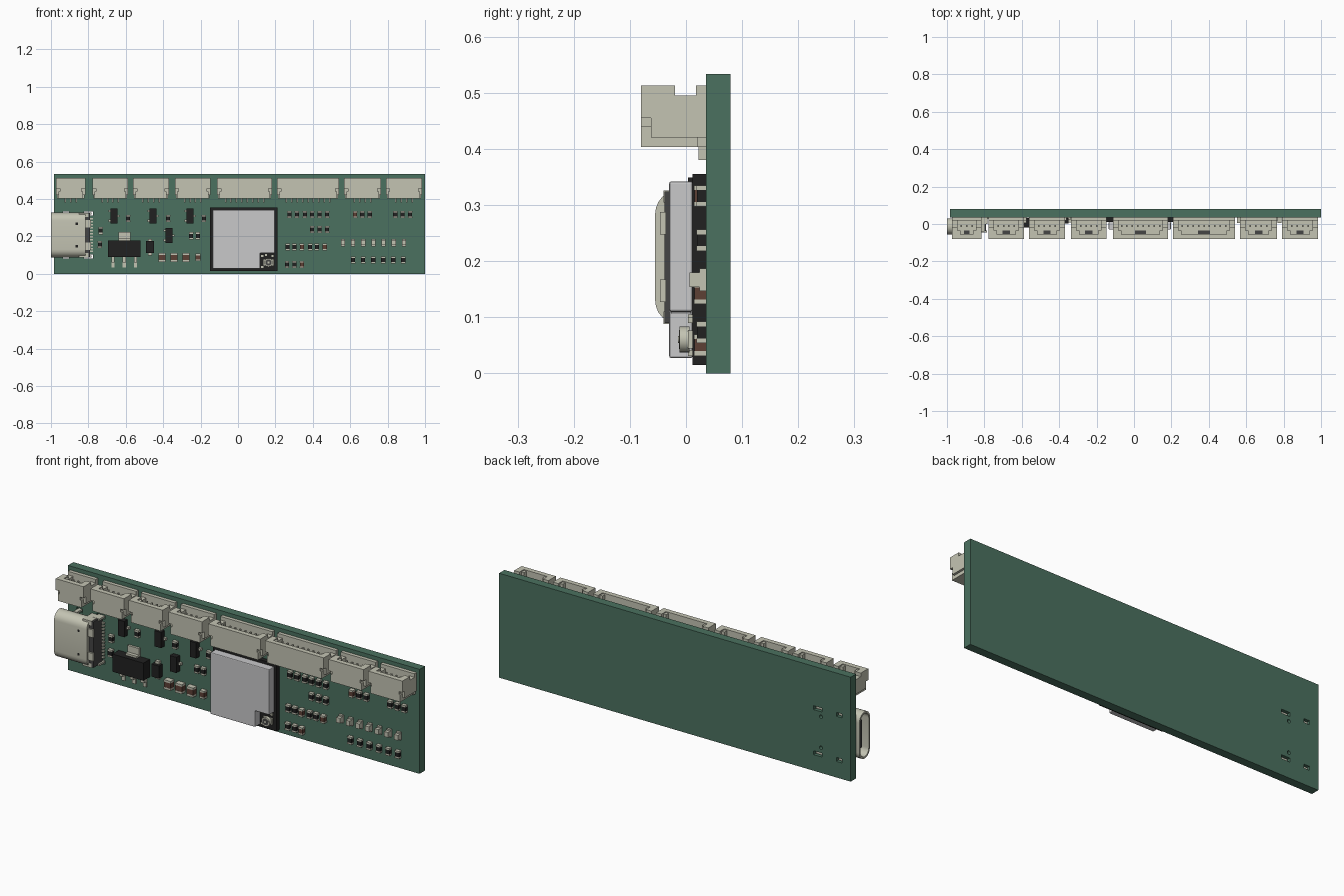
import bpy, bmesh, math
from mathutils import Matrix, Vector

if "Cube" in bpy.data.objects:
    bpy.data.objects.remove(bpy.data.objects["Cube"])

FACE, BACK, TOP = 0.036, 0.079, 0.533   # board front plane, back plane, height


def material(name, r, g, b):
    m = bpy.data.materials.new(name)
    m.use_nodes = True
    m.diffuse_color = (r, g, b, 1)
    m.node_tree.nodes["Principled BSDF"].inputs["Base Color"].default_value = (r, g, b, 1)
    return m


GREEN = material("board green", 0.07, 0.165, 0.115)
CREAM = material("pale metal", 0.55, 0.55, 0.45)
SILVER = material("shield grey", 0.58, 0.58, 0.59)
BLACK = material("chip black", 0.015, 0.015, 0.015)
BROWN = material("capacitor brown", 0.11, 0.05, 0.035)
GREY = material("dark grey plastic", 0.06, 0.06, 0.06)


class Part:
    """Collects blocks and cylinders into one named object."""
    def __init__(self, name):
        self.name, self.bm, self.mats = name, bmesh.new(), []

    def paint(self, verts, mat):
        if mat not in self.mats:
            self.mats.append(mat)
        for f in {f for v in verts for f in v.link_faces}:
            f.material_index = self.mats.index(mat)

    def block(self, mat, x, y, z):
        """Box from three (low, high) ranges."""
        mid = Vector([sum(r) / 2 for r in (x, y, z)])
        size = [r[1] - r[0] for r in (x, y, z)]
        m = Matrix.Translation(mid) @ Matrix.Diagonal((*size, 1))
        self.paint(bmesh.ops.create_cube(self.bm, size=1, matrix=m)["verts"], mat)

    def chip(self, mat, x, z, w, h, out, lift=0):
        """Box centred at x, z standing out from the board face."""
        self.block(mat, (x - w / 2, x + w / 2), (FACE - out, FACE - lift), (z - h / 2, z + h / 2))

    def disc(self, mat, x, z, r, y0, y1):
        m = Matrix.Translation((x, (y0 + y1) / 2, z)) @ Matrix.Rotation(math.pi / 2, 4, "X")
        v = bmesh.ops.create_cone(self.bm, cap_ends=True, segments=20, radius1=r, radius2=r,
                                  depth=y1 - y0, matrix=m)["verts"]
        self.paint(v, mat)

    def prism(self, mat, points, push):
        f = self.bm.faces.new([self.bm.verts.new(p) for p in points])
        g = bmesh.ops.extrude_face_region(self.bm, geom=[f])["geom"]
        new = [v for v in g if isinstance(v, bmesh.types.BMVert)]
        bmesh.ops.translate(self.bm, verts=new, vec=push)
        self.paint(new + list(f.verts), mat)

    def finish(self, smooth=False):
        bmesh.ops.recalc_face_normals(self.bm, faces=self.bm.faces)
        me = bpy.data.meshes.new(self.name)
        self.bm.to_mesh(me)
        self.bm.free()
        for m in self.mats:
            me.materials.append(m)
        ob = bpy.data.objects.new(self.name, me)
        bpy.context.collection.objects.link(ob)
        if smooth:
            bpy.ops.object.select_all(action="DESELECT")
            ob.select_set(True)
            bpy.context.view_layer.objects.active = ob
            bpy.ops.object.shade_smooth_by_angle(angle=math.radians(35))
        return ob


def cut(ob, cutter):
    mod = ob.modifiers.new("cut", "BOOLEAN")
    mod.operation, mod.object = "DIFFERENCE", cutter
    cutter.hide_render = True
    bpy.context.view_layer.objects.active = ob
    bpy.ops.object.modifier_apply(modifier=mod.name)
    bpy.data.objects.remove(cutter)


# Circuit board with mounting slots for the port
USB_Z = 0.207
p = Part("circuit_board")
p.block(GREEN, (-0.985, 1), (FACE, BACK), (0, TOP))
board = p.finish()
holes = Part("slot_cutter")
legs = Part("port_legs")
for s in (-1, 1):
    for x, half in ((-0.92, 0.016), (-0.8, 0.024)):
        z = USB_Z + s * 0.115
        holes.block(GREEN, (x - half, x + half), (0, 0.1), (z - 0.01, z + 0.01))
        legs.block(CREAM, (x - half + 0.006, x + half - 0.006), (0, 0.07), (z - 0.005, z + 0.005))
    holes.disc(GREEN, -0.817, USB_Z + s * 0.079, 0.009, 0, 0.1)
cut(board, holes.finish())
legs.finish()

# Edge connectors, open towards the top edge
SPANS = [(-0.973, -0.816), (-0.778, -0.588), (-0.561, -0.369), (-0.337, -0.147),
         (-0.112, 0.182), (0.209, 0.54), (0.567, 0.765), (0.791, 0.984)]
FRONT, LOW, HIGH = -0.08, 0.403, 0.513
for i, (a, b) in enumerate(SPANS):
    p = Part(f"edge_connector_{i + 1}")
    mid = (a + b) / 2
    p.block(CREAM, (a + 0.012, b - 0.012), (FRONT, 0.02), (LOW, 0.44))
    p.block(CREAM, (a + 0.02, b - 0.02), (FRONT, -0.055), (0.44, HIGH))
    p.block(CREAM, (a, b), (0.018, FACE), (0.42, HIGH))
    for edge, d in ((a, 1), (b, -1)):
        wall = sorted((edge, edge + d * 0.03))
        p.block(CREAM, wall, (FRONT, 0.018), (0.455, 0.495))
        p.block(CREAM, wall, (FRONT, -0.02), (0.495, HIGH))
        p.block(CREAM, sorted((edge, edge + d * 0.02)), (-0.062, 0.018), (0.42, 0.455))
        p.block(CREAM, sorted((edge + d * 0.006, edge + d * 0.022)), (0.02, FACE), (LOW, 0.45))
        # guide ribs inside the mouth
        p.block(CREAM, sorted((edge + d * 0.03, edge + d * 0.045)), (-0.055, -0.035), (0.44, 0.508))
    p.block(GREY, (mid - (b - a) * 0.1, mid + (b - a) * 0.1), (-0.054, -0.035), (0.44, 0.446))
    n = round((b - a - 0.105) / 0.029) + 1
    for k in range(n):
        x = mid + (k - (n - 1) / 2) * 0.029
        p.block(CREAM, (x - 0.004, x + 0.004), (-0.016, -0.006), (0.44, 0.495))
        p.block(CREAM, (x - 0.004, x + 0.004), (0.022, FACE), (0.38, 0.42))
    p.finish()


# Side port: hollow rounded shell, tongue, dark rear block
def stadium(x, r, half):
    pts = []
    for side in (1, -1):
        for k in range(13):
            t = math.pi * k / 12
            pts.append(Vector((x, -0.0125 + side * r * math.cos(t),
                               USB_Z + side * (half + r * math.sin(t)))))
    return pts


p = Part("port_shell")
p.prism(CREAM, stadium(-1, 0.0425, 0.077), (0.185, 0, 0))
shell = p.finish()
p = Part("mouth_cutter")
p.prism(CREAM, stadium(-1.05, 0.033, 0.077), (0.19, 0, 0))
cut(shell, p.finish())
bpy.ops.object.select_all(action="DESELECT")
shell.select_set(True)
bpy.ops.object.shade_smooth_by_angle(angle=math.radians(35))
p = Part("port_core")
p.block(GREY, (-0.98, -0.86), (-0.02, -0.005), (USB_Z - 0.07, USB_Z + 0.07))
p.block(GREY, (-0.87, -0.859), (-0.04, 0.015), (USB_Z - 0.085, USB_Z + 0.085))
p.block(GREY, (-0.83, -0.79), (-0.038, FACE), (USB_Z - 0.117, USB_Z + 0.117))
for s in (-1, 1):
    z = USB_Z + s * 0.06
    p.block(BLACK, (-0.868, -0.855), (-0.0555, -0.05), (z - 0.006, z + 0.006))
    p.block(CREAM, (-0.83, -0.786), (-0.046, -0.036), (z - 0.02, z + 0.02))
    z = USB_Z + s * 0.108
    p.block(CREAM, (-0.85, -0.8), (-0.04, FACE), (z - 0.011, z + 0.011))
for k in range(12):
    z = USB_Z + (k - 5.5) * 0.016
    p.block(CREAM, (-0.79, -0.775), (0.028, FACE), (z - 0.004, z + 0.004))
p.finish()

# Radio module: black base, notched metal shield, aerial socket
p = Part("module_base")
p.block(BLACK, (-0.15, 0.21), (0.012, FACE), (0.015, 0.355))
p.finish()
L, R, B, T, NX, NZ = -0.135, 0.197, 0.027, 0.342, 0.118, 0.11
p = Part("module_shield")
p.prism(SILVER, [(x, 0.012, z) for x, z in
                 ((L, B), (NX, B), (NX, NZ), (R, NZ), (R, T), (L, T))], (0, -0.042, 0))
shield = p.finish()
bev = shield.modifiers.new("soft edges", "BEVEL")
bev.width, bev.segments = 0.004, 2
p = Part("aerial_socket")
p.block(CREAM, (0.137, 0.189), (0.004, 0.012), (0.044, 0.076))
p.disc(CREAM, 0.163, 0.06, 0.023, -0.012, 0.006)
p.disc(GREY, 0.163, 0.06, 0.017, -0.0125, 0)
p.disc(CREAM, 0.163, 0.06, 0.006, -0.014, 0)
for x, z in ((0.13, 0.095), (0.15, 0.1), (0.185, 0.095), (0.13, 0.036)):
    p.block(CREAM, (x - 0.006, x + 0.006), (0.004, 0.012), (z - 0.005, z + 0.005))
p.finish(smooth=True)

# Voltage regulator and diode
p = Part("voltage_regulator")
p.chip(BLACK, -0.608, 0.134, 0.175, 0.09, 0.055, 0.004)
p.chip(CREAM, -0.608, 0.2, 0.064, 0.044, 0.012)
p.chip(CREAM, -0.608, 0.183, 0.064, 0.012, 0.03)
for k in (-1, 0, 1):
    x = -0.608 + k * 0.06
    p.chip(CREAM, x, 0.048, 0.018, 0.03, 0.008)
    p.chip(CREAM, x, 0.076, 0.018, 0.03, 0.026)
p.finish()
p = Part("diode")
p.chip(BLACK, -0.471, 0.142, 0.042, 0.064, 0.032, 0.004)
for s in (-1, 1):
    p.chip(CREAM, -0.471, 0.142 + s * 0.036, 0.022, 0.018, 0.016)
p.finish()

# Three-legged transistors
for i, (x, z) in enumerate([(-0.663, 0.309), (-0.455, 0.309), (-0.257, 0.309), (-0.369, 0.205)]):
    p = Part(f"transistor_{i + 1}")
    p.chip(BLACK, x, z, 0.036, 0.08, 0.032, 0.004)
    for d, dz in ((-1, 0.026), (-1, -0.026), (1, 0)):
        p.chip(CREAM, x + d * 0.022, z + dz, 0.016, 0.012, 0.014)
    p.finish()


# Tiny two-ended parts, grouped in rows of equal height
def row(name, mat, z, xs, w=0.023, h=0.038, out=0.017):
    p = Part(name)
    for x in xs:
        p.chip(mat, x, z, w, h * 0.56, out - 0.001)
        for s in (-1, 1):
            p.chip(CREAM, x, z + s * h * 0.39, w + 0.001, h * 0.22, out)
    p.finish()


row("upper_left_resistors", BLACK, 0.295, [-0.588, -0.374, -0.182])
row("middle_left_resistors", BLACK, 0.203, [-0.251, -0.214])
row("port_resistor_upper", BLACK, 0.23, [-0.735])
row("port_resistor_lower", BLACK, 0.156, [-0.738])
row("large_capacitors", BROWN, 0.087, [-0.406, -0.342, -0.278], 0.038, 0.048, 0.028)
row("small_capacitor", BROWN, 0.087, [-0.214], 0.025, 0.04, 0.022)
row("upper_resistors", BLACK, 0.316, [0.275, 0.315, 0.358, 0.396, 0.436, 0.476, 0.665, 0.705,
                                      0.84, 0.88, 0.92])
row("upper_capacitor", BROWN, 0.316, [0.626], out=0.022)
row("second_row_resistors", BLACK, 0.237, [0.396, 0.436, 0.476])
row("third_row_resistors", BLACK, 0.142, [0.265, 0.302, 0.385, 0.422])
row("third_row_capacitors", BROWN, 0.142, [0.342, 0.464], out=0.022)
row("bottom_resistors", BLACK, 0.05, [0.262, 0.302])
row("bottom_capacitor", BROWN, 0.05, [0.342], out=0.022)
row("lamp_resistors", BLACK, 0.073, [0.615 + k * 0.0537 for k in range(6)])

# Indicator lamps
p = Part("indicator_lamps")
for k in range(7):
    x = 0.561 + k * 0.0543
    p.chip(CREAM, x, 0.167, 0.022, 0.04, 0.012)
    p.chip(CREAM, x, 0.167, 0.022, 0.026, 0.03)
p.finish()
